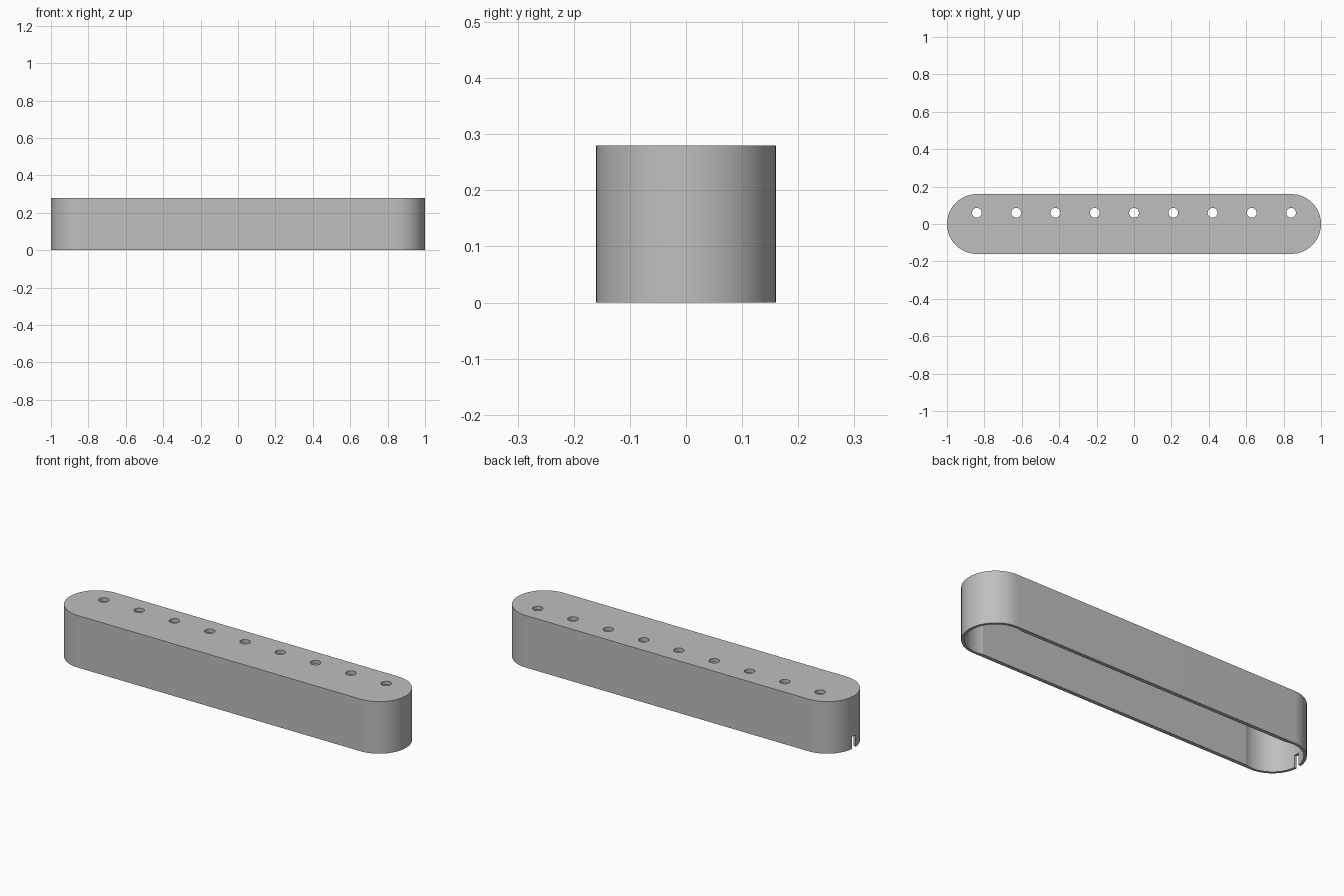
import bpy
import bmesh
import math

if "Cube" in bpy.data.objects:
    bpy.data.objects.remove(bpy.data.objects["Cube"], do_unlink=True)

CAP_X = 0.84        # centre of each rounded end
HEIGHT = 0.28
ROOF = 0.02

grey = bpy.data.materials.new("plain grey")
grey.use_nodes = True
grey.diffuse_color = (0.52, 0.52, 0.52, 1)
grey.node_tree.nodes["Principled BSDF"].inputs["Base Color"].default_value = grey.diffuse_color


def prism(name, outline, z0, z1):
    """Extrude a closed outline from z0 up to z1."""
    bm = bmesh.new()
    face = bm.faces.new([bm.verts.new((x, y, z0)) for x, y in outline])
    top = bmesh.ops.extrude_face_region(bm, geom=[face])
    verts = [v for v in top["geom"] if isinstance(v, bmesh.types.BMVert)]
    bmesh.ops.translate(bm, verts=verts, vec=(0, 0, z1 - z0))
    bmesh.ops.recalc_face_normals(bm, faces=bm.faces)
    mesh = bpy.data.meshes.new(name)
    bm.to_mesh(mesh)
    bm.free()
    mesh.materials.append(grey)
    obj = bpy.data.objects.new(name, mesh)
    bpy.context.collection.objects.link(obj)
    return obj


def long_round(radius, half_width, steps=48):
    """Two round ends joined by straight sides, which may sit inside the rounds."""
    reach = math.pi / 2 + math.acos(half_width / radius)
    arc = []
    for i in range(steps + 1):
        a = -reach + 2 * reach * i / steps
        arc.append((CAP_X + radius * math.cos(a), radius * math.sin(a)))
    return arc + [(-x, -y) for x, y in arc]


def circle(cx, cy, radius, steps=32):
    turns = [math.tau * i / steps for i in range(steps)]
    return [(cx + radius * math.cos(a), cy + radius * math.sin(a)) for a in turns]


def cut(target, cutter):
    cutter.hide_render = True
    mod = target.modifiers.new("cut", "BOOLEAN")
    mod.operation = "DIFFERENCE"
    mod.solver = "EXACT"
    mod.object = cutter
    bpy.context.view_layer.objects.active = target
    bpy.ops.object.modifier_apply(modifier=mod.name)
    bpy.data.objects.remove(cutter, do_unlink=True)


# Outer shell, hollow and open underneath
cover = prism("cover_shell", long_round(0.16, 0.16), 0, HEIGHT)
cut(cover, prism("cavity", long_round(0.146, 0.14), -0.1, HEIGHT - ROOF))

# Row of holes through the roof
for i in range(-4, 5):
    cut(cover, prism("roof_hole", circle(0.21 * i, 0.06, 0.026), 0.2, 0.4))

# Cable notch at the foot of the right end
notch = [(-1.1, -0.015), (-0.93, -0.015), (-0.93, 0.015), (-1.1, 0.015)]
cut(cover, prism("notch", notch, -0.1, 0.065))

# Smooth round ends with crisp rims
bpy.ops.object.select_all(action="DESELECT")
cover.select_set(True)
bpy.context.view_layer.objects.active = cover
bpy.ops.object.shade_smooth_by_angle(angle=math.radians(14))
